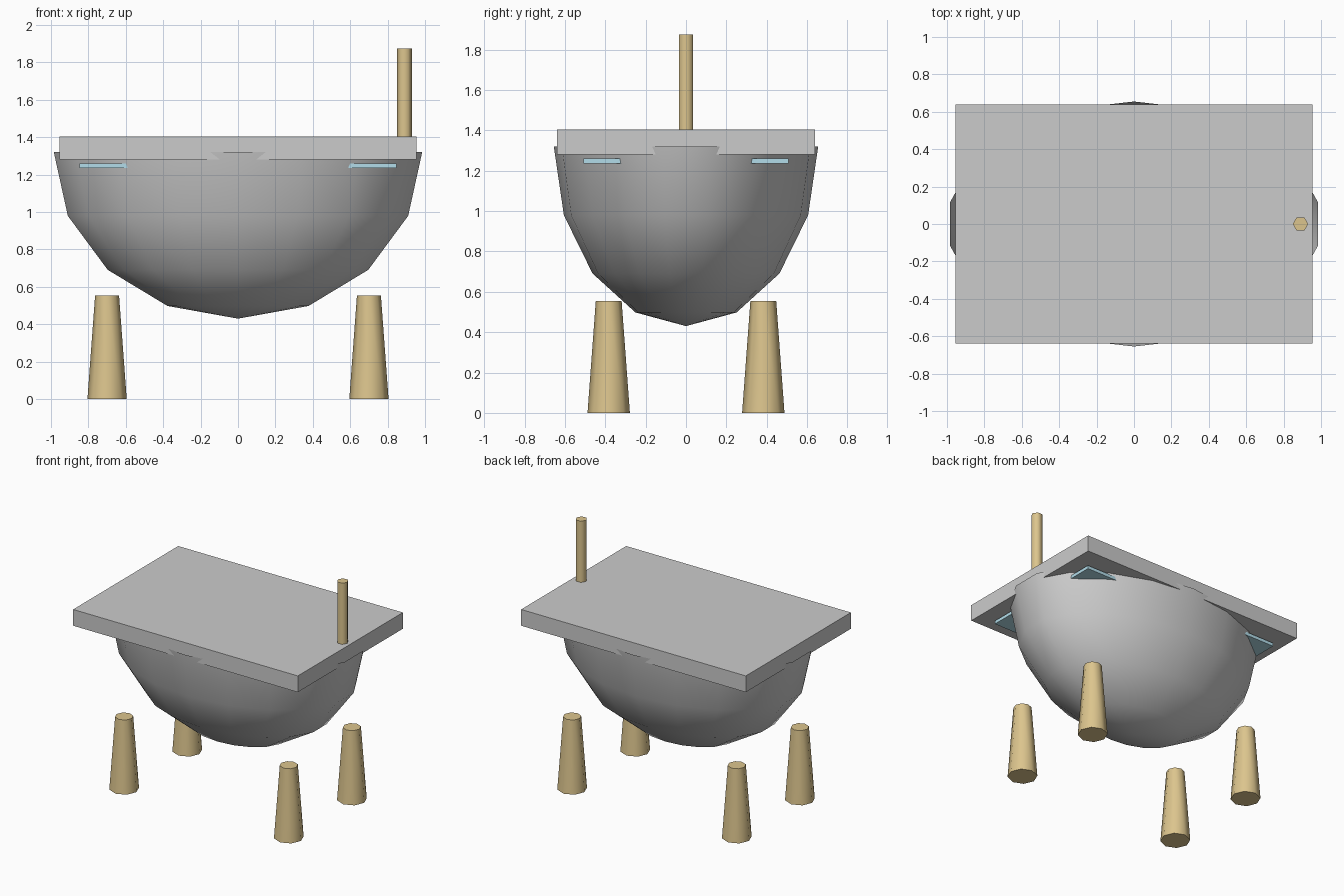
import bpy, bmesh, math
from mathutils import Matrix

if "Cube" in bpy.data.objects:
    bpy.data.objects.remove(bpy.data.objects["Cube"])


def material(name, rgb):
    m = bpy.data.materials.new(name)
    m.diffuse_color = (*rgb, 1)
    m.use_nodes = True
    m.node_tree.nodes["Principled BSDF"].inputs["Base Color"].default_value = m.diffuse_color
    return m


def make(name, bm, mat=None, smooth=None):
    me = bpy.data.meshes.new(name)
    bm.to_mesh(me)
    bm.free()
    ob = bpy.data.objects.new(name, me)
    bpy.context.collection.objects.link(ob)
    if mat:
        me.materials.append(mat)
    if smooth:
        bpy.ops.object.select_all(action='DESELECT')
        ob.select_set(True)
        bpy.context.view_layer.objects.active = ob
        bpy.ops.object.shade_smooth_by_angle(angle=math.radians(smooth))
    return ob


def box(name, half_x, half_y, z0, z1, mat=None):
    bm = bmesh.new()
    bmesh.ops.create_cube(bm, size=1)
    bmesh.ops.scale(bm, vec=(2 * half_x, 2 * half_y, z1 - z0), verts=bm.verts)
    bmesh.ops.translate(bm, vec=(0, 0, (z0 + z1) / 2), verts=bm.verts)
    return make(name, bm, mat)


def post(name, x, y, z0, z1, r0, r1, sides, mat):
    bm = bmesh.new()
    bmesh.ops.create_cone(bm, cap_ends=True, segments=sides, radius1=r0,
                          radius2=r1, depth=z1 - z0,
                          matrix=Matrix.Translation((x, y, (z0 + z1) / 2)))
    return make(name, bm, mat, 61)


brass = material("brass", (0.72, 0.56, 0.27))
blue = material("water_blue", (0.45, 0.72, 0.82))

# bowl: open lower half of a stretched sphere
bm = bmesh.new()
bmesh.ops.create_uvsphere(bm, u_segments=18, v_segments=8, radius=1)
bmesh.ops.delete(bm, geom=[v for v in bm.verts if v.co.z > 0.01], context='VERTS')
bmesh.ops.scale(bm, vec=(1, 0.655, 0.89), verts=bm.verts)
bmesh.ops.translate(bm, vec=(0, 0, 1.32), verts=bm.verts)
make("tub_bowl", bm, smooth=60)

# rim slab, and the water sheet whose corners show through the bowl
box("rim_slab", 0.955, 0.638, 1.28, 1.405)
box("water", 0.848, 0.508, 1.235, 1.26, blue)

# four tapered feet
for sx, side in ((-1, "left"), (1, "right")):
    for sy, end in ((-1, "front"), (1, "back")):
        post(f"{end}_{side}_foot", 0.70 * sx, 0.383 * sy, 0, 0.555,
             0.105, 0.064, 8, brass)

# upright tap pipe
pipe = post("tap_pipe", 0, 0, 1.405, 1.875, 0.041, 0.041, 6, brass)
pipe.data.transform(Matrix.Translation((0.89, 0, 0)) @ Matrix.Rotation(math.pi / 2, 4, 'Z'))
